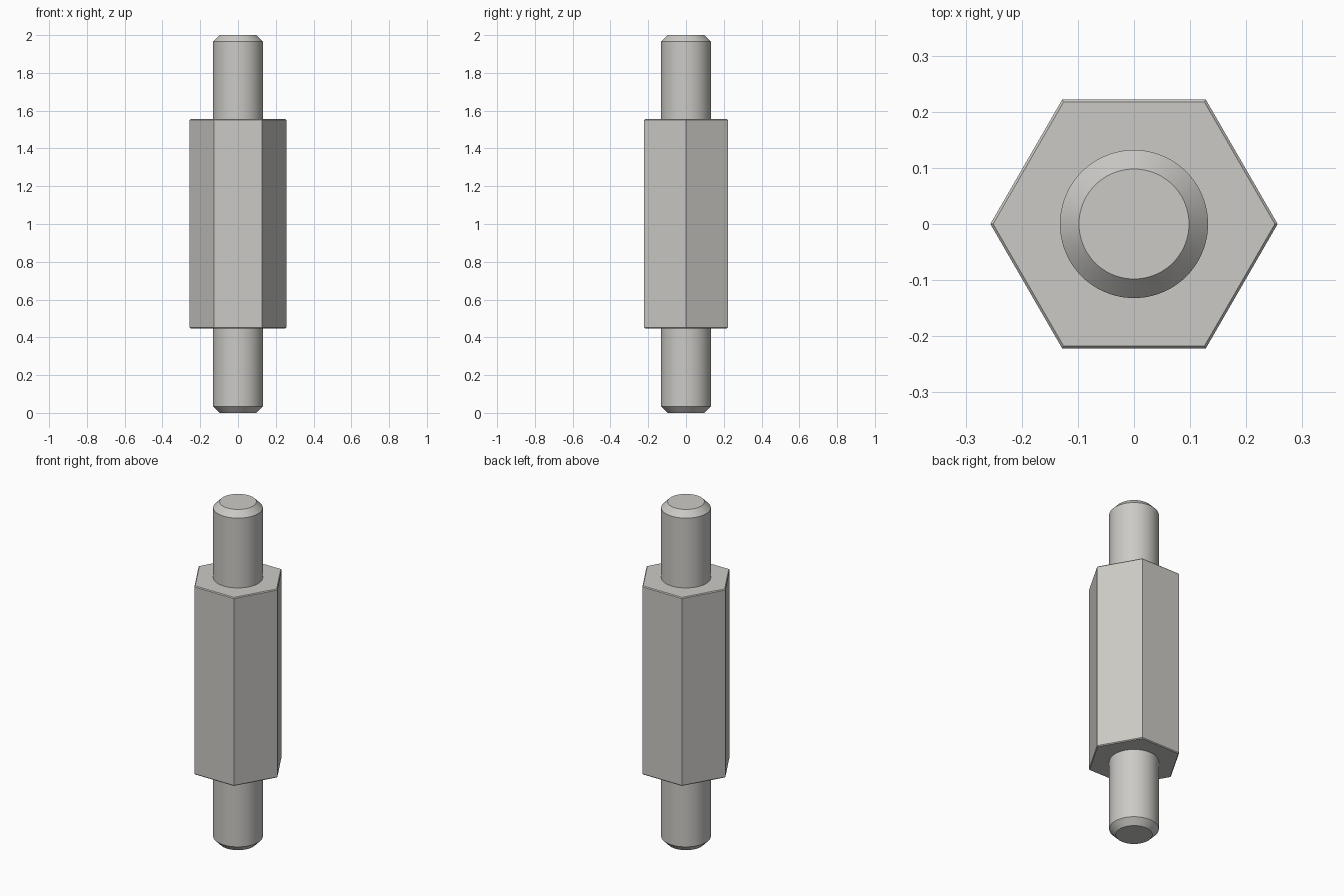
import bpy, bmesh, math

cube = bpy.data.objects.get("Cube")
if cube:
    bpy.data.objects.remove(cube, do_unlink=True)

steel = bpy.data.materials.new("light warm grey steel")
steel.use_nodes = True
colour = (0.60, 0.59, 0.56, 1)
steel.diffuse_color = colour
steel.node_tree.nodes["Principled BSDF"].inputs["Base Color"].default_value = colour


def lathe(name, profile, sides, smooth=False):
    """Stack rings of (radius, height) into a closed solid."""
    bm = bmesh.new()
    rings = []
    for r, z in profile:
        angles = [2 * math.pi * i / sides for i in range(sides)]
        rings.append([bm.verts.new((r * math.cos(a), r * math.sin(a), z)) for a in angles])
    for low, high in zip(rings, rings[1:]):
        for i in range(sides):
            j = (i + 1) % sides
            bm.faces.new((low[i], low[j], high[j], high[i]))
    bm.faces.new(rings[0][::-1])
    bm.faces.new(rings[-1])
    mesh = bpy.data.meshes.new(name)
    bm.to_mesh(mesh)
    bm.free()
    mesh.materials.append(steel)
    obj = bpy.data.objects.new(name, mesh)
    bpy.context.collection.objects.link(obj)
    if smooth:
        bpy.ops.object.select_all(action="DESELECT")
        obj.select_set(True)
        bpy.context.view_layer.objects.active = obj
        bpy.ops.object.shade_smooth_by_angle(angle=math.radians(30))
    return obj


# Hexagonal body with a fine edge chamfer
bottom, top, corner, bevel = 0.448, 1.555, 0.256, 0.005
lathe("hex_body", [(corner - bevel, bottom), (corner, bottom + bevel),
                   (corner, top - bevel), (corner - bevel, top)], 6)

# Studs with chamfered tips, their inner ends flush against the body
stud, tip, chamfer = 0.132, 0.098, 0.035
lathe("lower_stud", [(tip, 0), (stud, chamfer), (stud, bottom)], 96, True)
lathe("upper_stud", [(stud, top), (stud, 2 - chamfer), (tip, 2)], 96, True)
